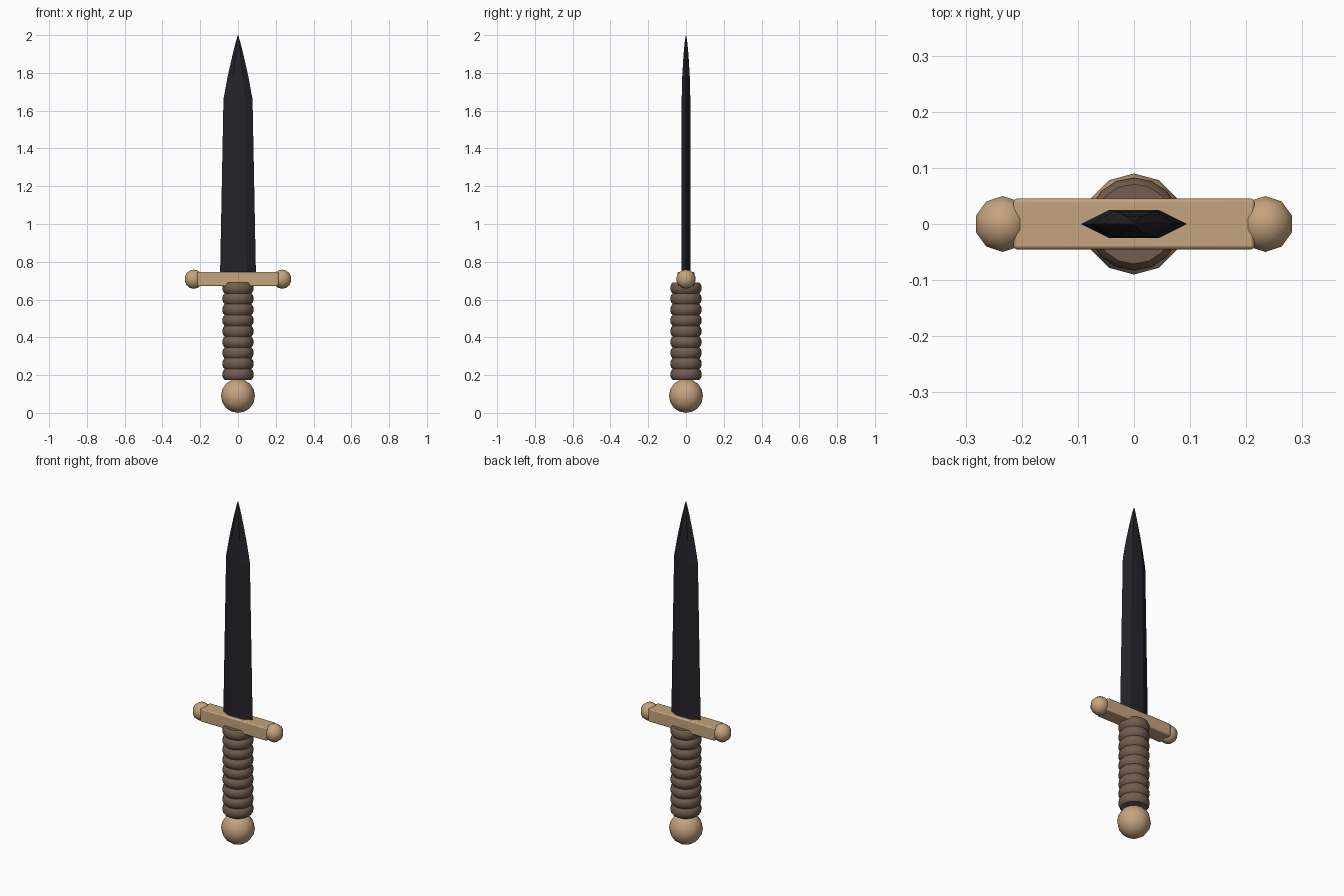
import bpy, bmesh, math

if "Cube" in bpy.data.objects:
    bpy.data.objects.remove(bpy.data.objects["Cube"])

def material(name, rgb):
    m = bpy.data.materials.new(name)
    m.diffuse_color = (*rgb, 1)
    m.use_nodes = True
    m.node_tree.nodes["Principled BSDF"].inputs["Base Color"].default_value = m.diffuse_color
    return m

STEEL = material("dark_steel", (0.018, 0.017, 0.022))
BRASS = material("tan_metal", (0.56, 0.37, 0.21))
WRAP = material("brown_wrap", (0.17, 0.11, 0.075))

def finish(ob, name, mat, smooth=None):
    ob.name = name
    ob.data.materials.append(mat)
    if smooth:
        bpy.ops.object.select_all(action='DESELECT')
        ob.select_set(True)
        bpy.context.view_layer.objects.active = ob
        bpy.ops.object.shade_smooth_by_angle(angle=math.radians(smooth))
    return ob

def loft(name, rings, mat, smooth=None):
    """Skin a stack of equal-sized rings and cap both ends."""
    bm = bmesh.new()
    loops = [[bm.verts.new(p) for p in ring] for ring in rings]
    n = len(loops[0])
    for a, b in zip(loops, loops[1:]):
        for i in range(n):
            j = (i + 1) % n
            bm.faces.new((a[i], a[j], b[j], b[i]))
    bm.faces.new(loops[0][::-1])
    bm.faces.new(loops[-1])
    bmesh.ops.remove_doubles(bm, verts=bm.verts, dist=1e-5)
    bmesh.ops.recalc_face_normals(bm, faces=bm.faces)
    me = bpy.data.meshes.new(name)
    bm.to_mesh(me)
    bm.free()
    ob = bpy.data.objects.new(name, me)
    bpy.context.collection.objects.link(ob)
    return finish(ob, name, mat, smooth)

def ball(name, loc, r, segs, rings):
    bpy.ops.mesh.primitive_uv_sphere_add(segments=segs, ring_count=rings, radius=r, location=loc)
    return finish(bpy.context.object, name, BRASS, 60)

# Blade: hexagonal section, tapering to the point (z, half width, half thickness)
def blade_ring(z, w, t):
    f = w * 0.47
    return [(-w, 0, z), (-f, -t, z), (f, -t, z), (w, 0, z), (f, t, z), (-f, t, z)]

blade = [(0.73, 0.095, 0.025), (1.66, 0.077, 0.023), (1.78, 0.055, 0.020),
         (1.90, 0.028, 0.013), (1.97, 0.010, 0.006), (2.0, 0.0005, 0.0005)]
loft("blade", [blade_ring(*s) for s in blade], STEEL)

# Crossguard: bevelled bar with a ball at each end
bpy.ops.mesh.primitive_cube_add(size=1, location=(0, 0, 0.708))
guard = bpy.context.object
guard.scale = (0.43, 0.09, 0.075)
bpy.ops.object.transform_apply(location=False, rotation=False, scale=True)
bevel = guard.modifiers.new("bevel", 'BEVEL')
bevel.width = 0.006
bevel.segments = 2
finish(guard, "crossguard", BRASS, 40)
for side, x in (("left", -0.234), ("right", 0.234)):
    ball("guard_ball_" + side, (x, 0, 0.708), 0.051, 10, 7)

# Grip: ribbed wrap, nine rounded ridges
RIBS, Z0, Z1 = 9, 0.175, 0.69
rings = []
for k in range(RIBS * 6 + 1):
    r = 0.071 + 0.012 * abs(math.sin(math.pi * k / 6)) ** 0.7
    z = Z0 + (Z1 - Z0) * k / (RIBS * 6)
    rings.append([(r * math.cos(a), r * math.sin(a), z)
                  for a in (math.tau * i / 16 for i in range(16))])
loft("grip", rings, WRAP, 45)

# Pommel
ball("pommel", (0, 0, 0.09), 0.09, 12, 8)
